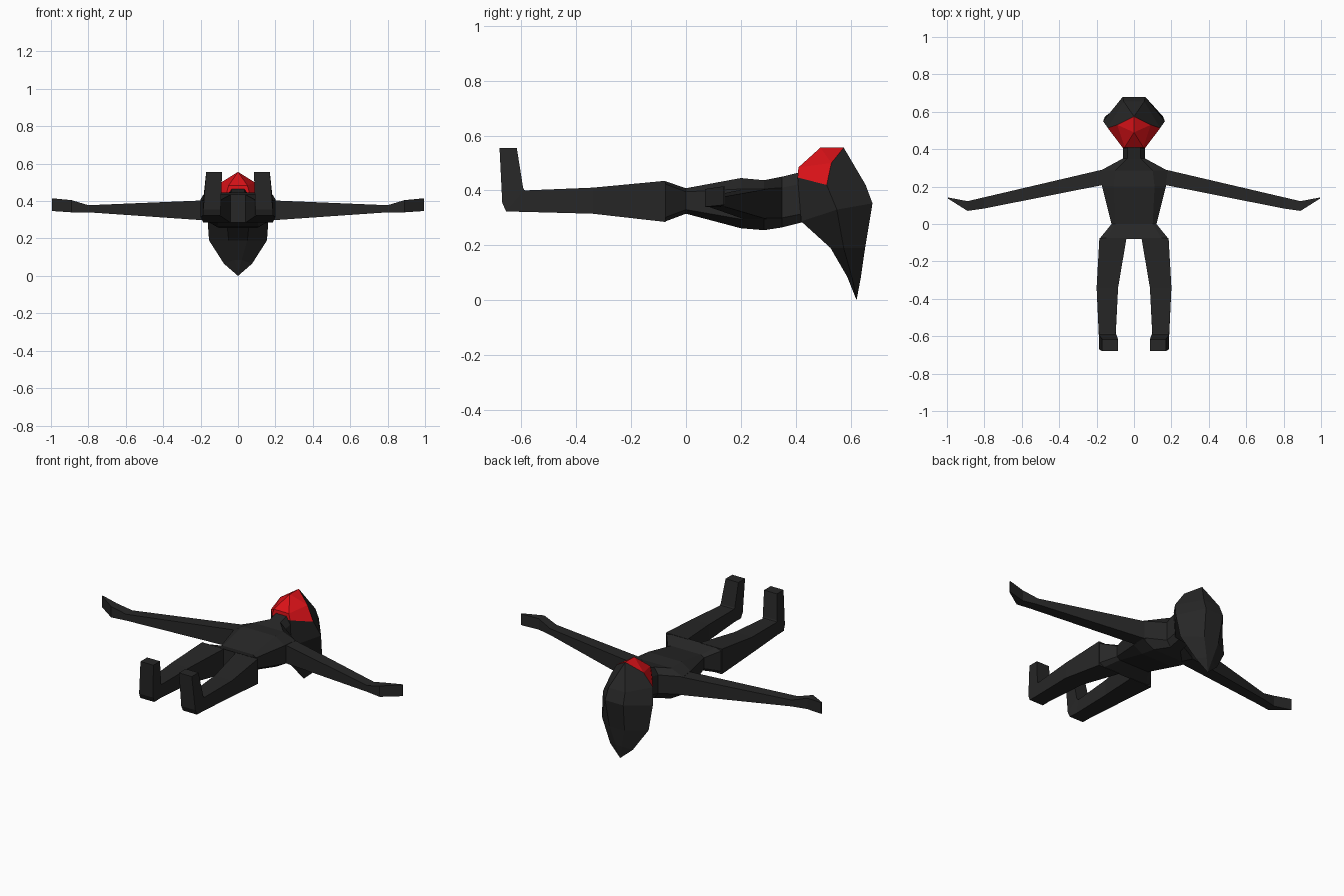
import bpy, bmesh

if "Cube" in bpy.data.objects:
    bpy.data.objects.remove(bpy.data.objects["Cube"])


def material(name, rgb):
    m = bpy.data.materials.new(name)
    m.diffuse_color = (*rgb, 1)
    m.use_nodes = True
    m.node_tree.nodes["Principled BSDF"].inputs["Base Color"].default_value = m.diffuse_color
    return m


dark = material("dark", (0.02, 0.02, 0.02))
red = material("red", (0.70, 0.006, 0.009))


def loft(name, rings, mirror=False, apex_start=None, apex_end=None, is_red=None):
    """Join equal-length rings with quads; close ends with a cap or a point fan."""
    bm = bmesh.new()
    vr = [[bm.verts.new(p) for p in r] for r in rings]
    n = len(rings[0])
    for k in range(len(vr) - 1):
        for i in range(n):
            j = (i + 1) % n
            f = bm.faces.new((vr[k][i], vr[k][j], vr[k + 1][j], vr[k + 1][i]))
            f.material_index = int(bool(is_red and is_red(k, i)))
    for ring, apex in ((vr[0], apex_start), (vr[-1], apex_end)):
        if apex is None:
            bm.faces.new(ring)
            continue
        tip = bm.verts.new(apex)
        for i in range(n):
            f = bm.faces.new((ring[i], ring[(i + 1) % n], tip))
            f.material_index = int(bool(is_red) and ring is vr[-1])
    bmesh.ops.remove_doubles(bm, verts=bm.verts, dist=0.0005)
    bmesh.ops.recalc_face_normals(bm, faces=bm.faces)
    me = bpy.data.meshes.new(name)
    bm.to_mesh(me)
    bm.free()
    me.materials.append(dark)
    me.materials.append(red)
    ob = bpy.data.objects.new(name, me)
    bpy.context.collection.objects.link(ob)
    if mirror:
        ob.modifiers.new("mirror", 'MIRROR')
    return ob


# Torso: eight-sided sections from hips to neck
# (y, half width, flat half width, bottom, side low, side high, top)
sections = [
    (-0.08, 0.185, 0.15, 0.285, 0.30, 0.425, 0.435),
    (0.00, 0.12, 0.10, 0.315, 0.33, 0.395, 0.408),
    (0.20, 0.17, 0.11, 0.262, 0.295, 0.405, 0.445),
    (0.285, 0.18, 0.10, 0.255, 0.30, 0.405, 0.437),
    (0.35, 0.06, 0.035, 0.265, 0.30, 0.41, 0.450),
    (0.45, 0.06, 0.035, 0.29, 0.32, 0.43, 0.475),
]
loft("torso", [
    [(a, y, z0), (w, y, zl), (w, y, zh), (a, y, z1),
     (-a, y, z1), (-w, y, zh), (-w, y, zl), (-a, y, z0)]
    for y, w, a, z0, zl, zh, z1 in sections])

# Arms with upturned flat hands: (x, y low, y high, z low, z high)
arm = [
    (0.15, 0.212, 0.295, 0.295, 0.405),
    (0.80, 0.083, 0.143, 0.340, 0.378),
    (0.89, 0.070, 0.122, 0.340, 0.405),
    (0.995, 0.136, 0.142, 0.347, 0.415),
]
loft("arms", [[(x, y0, z0), (x, y1, z0), (x, y1, z1), (x, y0, z1)]
              for x, y0, y1, z0, z1 in arm], mirror=True)

# Legs with upright feet: (x in, x out, under y, under z, upper y, upper z)
leg = [
    (0.040, 0.185, -0.075, 0.285, -0.075, 0.435),
    (0.085, 0.200, -0.340, 0.315, -0.340, 0.410),
    (0.098, 0.188, -0.600, 0.322, -0.585, 0.400),
    (0.095, 0.188, -0.656, 0.323, -0.590, 0.402),
    (0.093, 0.186, -0.670, 0.355, -0.594, 0.410),
    (0.085, 0.170, -0.680, 0.555, -0.617, 0.555),
]
loft("legs", [[(a, yb, zb), (b, yb, zb), (b, yt, zt), (a, yt, zt)]
              for a, b, yb, zb, yt, zt in leg], mirror=True)

# Head and hanging hair: half-ring points chin side, cheek, crown side
half = [
    [(0.02, 0.588, 0.085), (0.075, 0.61, 0.065), (0.02, 0.637, 0.08)],
    [(0.05, 0.527, 0.19), (0.155, 0.575, 0.19), (0.05, 0.653, 0.19)],
    [(0.06, 0.42, 0.287), (0.165, 0.55, 0.33), (0.06, 0.680, 0.353)],
    [(0.06, 0.407, 0.447), (0.14, 0.513, 0.42), (0.055, 0.655, 0.42)],
    [(0.05, 0.41, 0.484), (0.09, 0.53, 0.50), (0.0, 0.575, 0.556)],
]
loft("head", [h + [(-x, y, z) for x, y, z in reversed(h)] for h in half],
     apex_start=(0, 0.622, 0), apex_end=(0, 0.49, 0.556),
     is_red=lambda k, i: k == 3 and i in (0, 4, 5))
